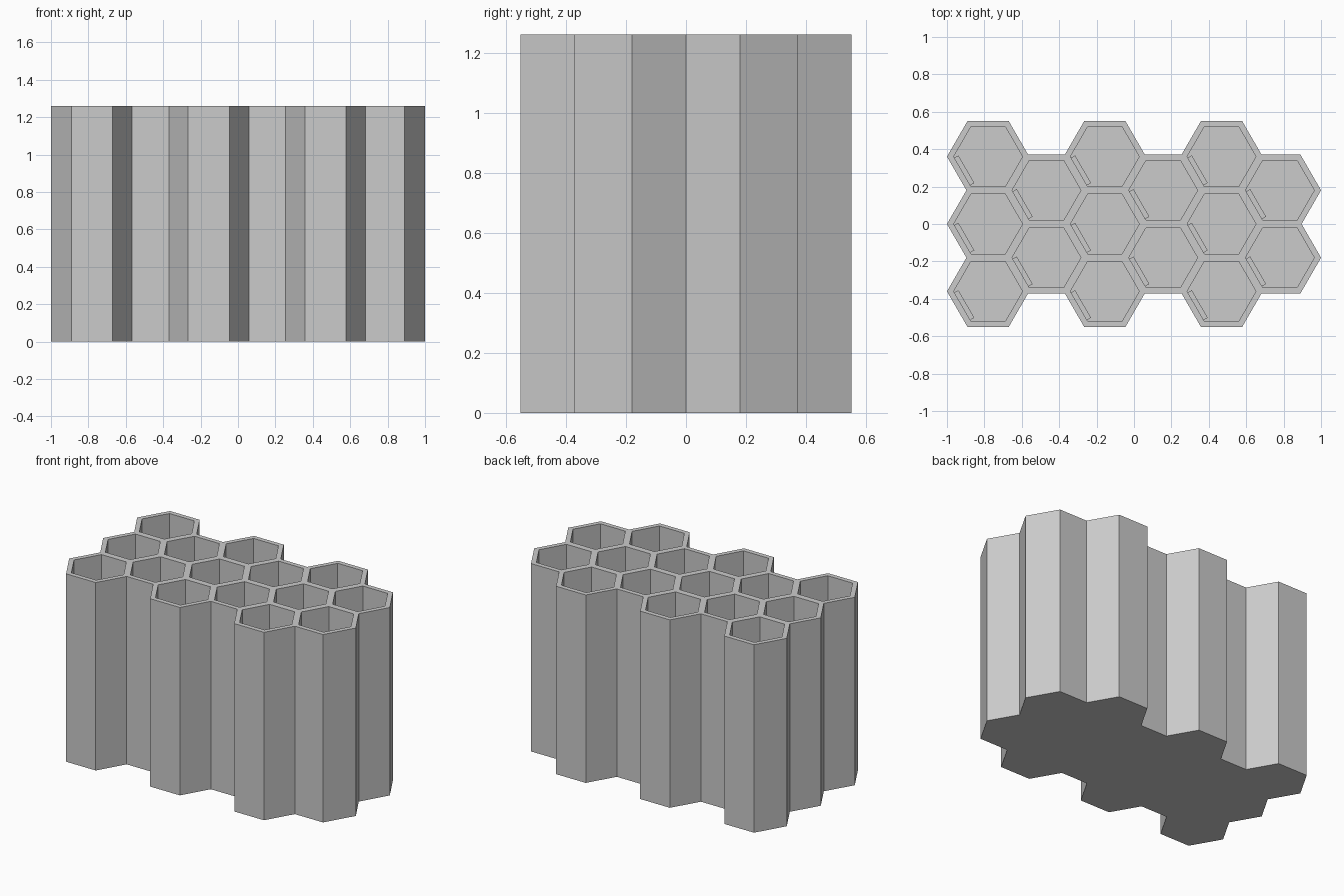
import bpy, bmesh
from math import sin, cos, pi
from mathutils import Matrix, Vector

if "Cube" in bpy.data.objects:
    bpy.data.objects.remove(bpy.data.objects["Cube"])

HEIGHT, FLOOR = 1.26, 0.04
R_OUT, R_IN = 0.22, 0.184      # outer and inner hexagon radii
DX = 0.312                     # column spacing
DY = DX / 1.5 * 3 ** 0.5       # cell spacing inside a column

# Cell centres: columns alternate three and two cells
cells = []
for col in range(6):
    n = 3 if col % 2 == 0 else 2
    for k in range(n):
        cells.append((DX * (col - 2.5), DY * (k - (n - 1) / 2)))


def finish(name, bm):
    bmesh.ops.recalc_face_normals(bm, faces=bm.faces)
    me = bpy.data.meshes.new(name)
    bm.to_mesh(me)
    bm.free()
    ob = bpy.data.objects.new(name, me)
    bpy.context.collection.objects.link(ob)
    return ob


def hex_prisms(name, radius, z0, z1):
    bm = bmesh.new()
    for cx, cy in cells:
        ring = [(cx + radius * cos(i * pi / 3), cy + radius * sin(i * pi / 3))
                for i in range(6)]
        lo = [bm.verts.new((x, y, z0)) for x, y in ring]
        hi = [bm.verts.new((x, y, z1)) for x, y in ring]
        bm.faces.new(lo[::-1])
        bm.faces.new(hi)
        for i in range(6):
            j = (i + 1) % 6
            bm.faces.new((lo[i], lo[j], hi[j], hi[i]))
    return finish(name, bm)


# Honeycomb body: merged hexagonal columns with pockets cut from the top
body = hex_prisms("honeycomb_body", R_OUT, 0, HEIGHT)
cutter = hex_prisms("pocket_cutter", R_IN, FLOOR, HEIGHT + 0.1)
cutter.hide_render = True
mod = body.modifiers.new("pockets", 'BOOLEAN')
mod.operation = 'DIFFERENCE'
mod.solver = 'EXACT'
mod.use_self = True
mod.object = cutter
bpy.context.view_layer.objects.active = body
bpy.ops.object.modifier_apply(modifier=mod.name)
bpy.data.objects.remove(cutter)

# Thin rib against the front left wall inside every pocket
bm = bmesh.new()
RIB_H = 0.6
apothem = R_IN * cos(pi / 6)
for cx, cy in cells:
    a = 7 * pi / 6
    d = apothem - 0.012
    loc = Vector((cx + d * cos(a), cy + d * sin(a), FLOOR + RIB_H / 2))
    m = (Matrix.Translation(loc) @ Matrix.Rotation(a, 4, 'Z')
         @ Matrix.Diagonal((0.026, 0.17, RIB_H, 1)))
    bmesh.ops.create_cube(bm, size=1, matrix=m)
finish("pocket_ribs", bm)
